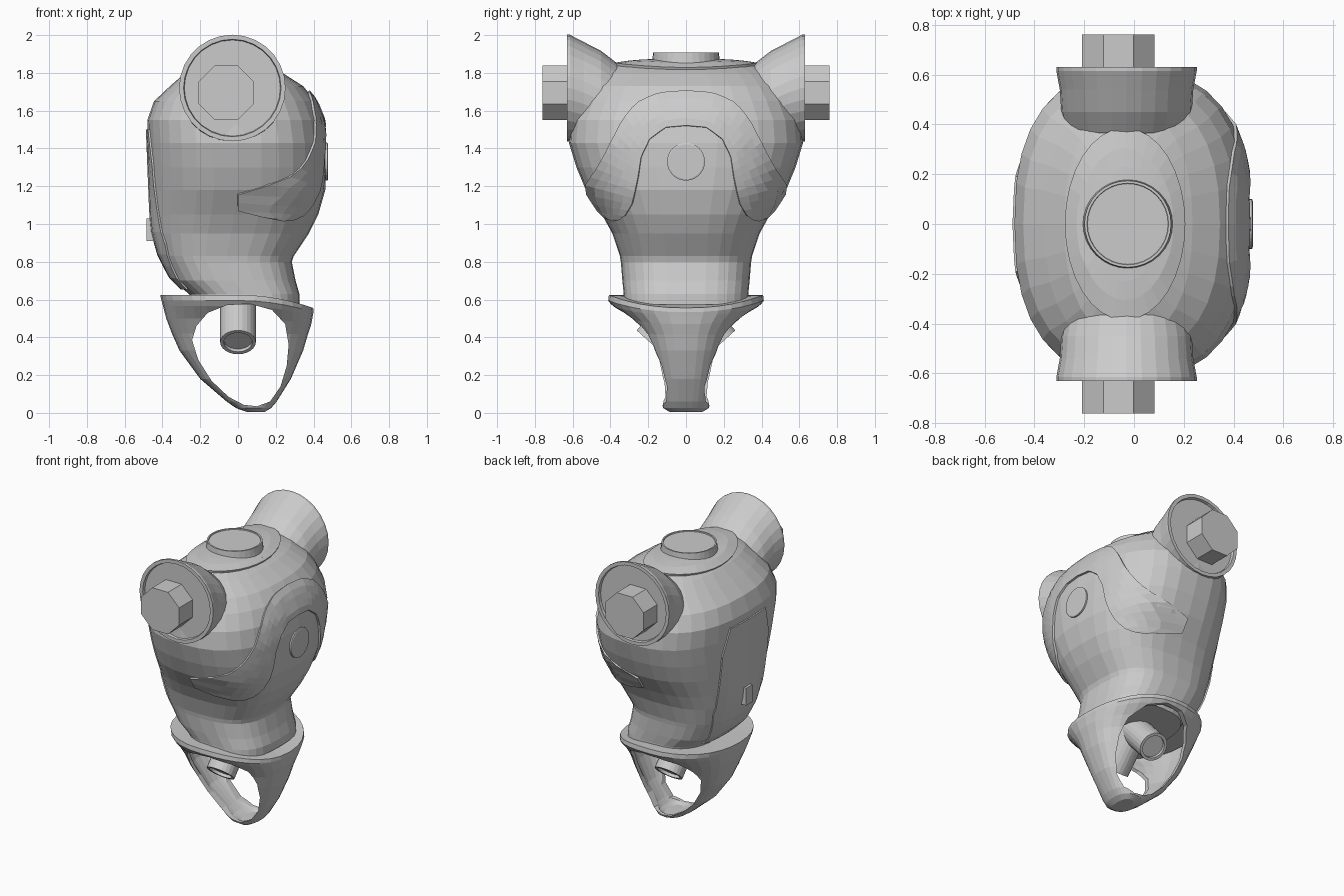
import bpy, bmesh, math
from mathutils import Vector, Matrix
from mathutils.bvhtree import BVHTree

if "Cube" in bpy.data.objects:
    bpy.data.objects.remove(bpy.data.objects["Cube"])


def make(name, verts, faces):
    me = bpy.data.meshes.new(name)
    bm = bmesh.new()
    vs = [bm.verts.new(v) for v in verts]
    for f in faces:
        bm.faces.new([vs[i] for i in f])
    bmesh.ops.remove_doubles(bm, verts=bm.verts, dist=1e-5)
    bmesh.ops.recalc_face_normals(bm, faces=bm.faces)
    bm.to_mesh(me)
    bm.free()
    ob = bpy.data.objects.new(name, me)
    bpy.context.collection.objects.link(ob)
    return ob


def skin(name, rings):
    """Skin closed rings and fan-cap both ends."""
    n = len(rings[0])
    verts = [v for r in rings for v in r]
    faces = [(i * n + j, i * n + (j + 1) % n, (i + 1) * n + (j + 1) % n, (i + 1) * n + j)
             for i in range(len(rings) - 1) for j in range(n)]
    for base, ring in ((0, rings[0]), ((len(rings) - 1) * n, rings[-1])):
        verts.append(sum((Vector(v) for v in ring), Vector()) / n)
        faces += [(base + j, base + (j + 1) % n, len(verts) - 1) for j in range(n)]
    return make(name, verts, faces)


def loft(name, sections, n=32, drop=0.0):
    """Superellipse sections: z, x min, x max, half width, exponent."""
    rings = []
    for z, x0, x1, yh, e in sections:
        ring = []
        for j in range(n):
            a = 2 * math.pi * j / n
            c, s = math.cos(a), math.sin(a)
            x = (x0 + x1) / 2 + (x1 - x0) / 2 * math.copysign(abs(c) ** (2 / e), c)
            y = yh * math.copysign(abs(s) ** (2 / e), s)
            t = min(1, max(0, (z - .4) / .22))
            ring.append(Vector((x, y, z - drop * t * (max(0, x) / .4) ** 2)))
        rings.append(ring)
    return skin(name, rings)


def lathe(name, profile, matrix, n=32, spin=0.0):
    """Profile of radius, height along the axis, sideways shift."""
    return skin(name, [[matrix @ Vector((r * math.cos(2 * math.pi * j / n + spin),
                                         r * math.sin(2 * math.pi * j / n + spin) + s, h))
                        for j in range(n)] for r, h, s in profile])


def conform(name, rows, direction, tree, thick):
    """Lay a grid of points on the torso and thicken it into a plate."""
    d = Vector(direction)
    verts = []
    for row in rows:
        for p in row:
            hit, nrm, _, _ = tree.ray_cast(Vector(p) - d * 2, d)
            if hit is None:
                hit, nrm, _, _ = tree.find_nearest(Vector(p))
            verts.append(hit + nrm * thick)
    w = len(rows[0])
    faces = [(i * w + j, i * w + j + 1, (i + 1) * w + j + 1, (i + 1) * w + j)
             for i in range(len(rows) - 1) for j in range(w - 1)]
    ob = make(name, verts, faces)
    # outward-facing normals so the thickness goes into the torso
    if sum((p.normal.dot(d) for p in ob.data.polygons)) > 0:
        ob.data.flip_normals()
    m = ob.modifiers.new("thickness", 'SOLIDIFY')
    m.thickness = thick * 1.8
    m.offset = -1
    return ob


def resample(pts, n):
    pts = [Vector(p) for p in pts]
    lens = [0]
    for a, b in zip(pts, pts[1:]):
        lens.append(lens[-1] + (b - a).length)
    out = []
    for k in range(n):
        t = lens[-1] * k / (n - 1)
        i = max(i for i in range(len(pts) - 1) if lens[i] <= t + 1e-9)
        out.append(pts[i].lerp(pts[i + 1], (t - lens[i]) / (lens[i + 1] - lens[i])))
    return out


# Torso shell
torso = loft("torso", [
    (.575, -.23, .325, .33, 2.8), (.63, -.26, .325, .33, 2.8), (.70, -.345, .305, .337, 2.8),
    (.80, -.40, .285, .345, 2.8), (.83, -.415, .295, .35, 2.8), (.95, -.45, .375, .39, 2.7),
    (1.05, -.46, .425, .445, 2.6), (1.18, -.465, .462, .53, 2.5), (1.30, -.47, .468, .58, 2.5),
    (1.43, -.475, .468, .62, 2.5), (1.55, -.48, .45, .61, 2.5), (1.65, -.445, .41, .57, 2.4),
    (1.73, -.36, .345, .52, 2.4), (1.80, -.28, .235, .46, 2.3), (1.845, -.21, .14, .37, 2.2),
    (1.86, -.1, .04, .2, 2)])
tree = BVHTree.FromPolygons([v.co for v in torso.data.vertices],
                            [p.vertices[:] for p in torso.data.polygons])

# Arched chest plate, outlined in y and z
outer = [(.38, 1.02), (.45, 1.05), (.505, 1.12), (.53, 1.2), (.47, 1.29), (.41, 1.4),
         (.34, 1.54), (.26, 1.64), (.14, 1.69), (0, 1.70)]
inner = [(.38, 1.02), (.33, 1.03), (.285, 1.1), (.26, 1.2), (.235, 1.36), (.19, 1.45),
         (.11, 1.51), (0, 1.52)]


def arch(half, n=41):
    full = half + [(-y, z) for y, z in reversed(half[:-1])]
    return resample([(0, y, z) for y, z in full], n)


rows = [[a.lerp(b, k / 5) for k in range(6)] for a, b in zip(arch(outer), arch(inner))]
conform("chest_plate", rows, (-1, 0, 0), tree, .013)

# Round chest badge, left plain
lathe("chest_disc", [(.10, .44, 0), (.10, .474, 0), (.092, .477, 0)],
      Matrix.Translation((0, 0, 1.33)) @ Matrix.Rotation(math.pi / 2, 4, 'Y'))

# Back panel and latch
rows = []
for i in range(15):
    z = .66 + i * .06
    w = .25 - .05 * max(0, 1 - i / 4) - .06 * max(0, (i - 11) / 3)
    rows.append([(0, w * k / 4, z) for k in range(-4, 5)])
conform("back_panel", rows, (1, 0, 0), tree, .010)
bpy.ops.mesh.primitive_cube_add(size=1, location=(-.462, 0, .97))
latch = bpy.context.object
latch.name = "back_latch"
latch.dimensions = (.045, .07, .12)
bev = latch.modifiers.new("bevel", 'BEVEL')
bev.width = .008

# Oval collar plate and neck socket
rows = [[(-.035 + .235 * r * math.cos(a), .38 * r * math.sin(a), 1.8)
         for a in [2 * math.pi * k / 32 for k in range(33)]] for r in (.4, .6, .8, 1)]
conform("collar_plate", rows, (0, 0, -1), tree, .014)
lathe("neck_socket", [(.185, 1.82, 0), (.178, 1.87, 0), (.174, 1.908, 0), (.164, 1.908, 0),
                      (.162, 1.902, 0)], Matrix.Translation((-.025, 0, 0)))

# Flared shoulders with arm pegs; hip pegs
for side, label in ((-1, "right"), (1, "left")):
    # local z runs outwards along y, local y runs up
    m = Matrix(((1, 0, 0, -.03), (0, 0, side, 0), (0, 1, 0, 1.72), (0, 0, 0, 1)))
    lathe(label + "_shoulder", [
        (.15, .26, -.12), (.245, .37, -.11), (.262, .45, -.065), (.268, .54, -.025),
        (.282, .615, 0), (.282, .63, 0), (.258, .63, 0), (.254, .612, 0)], m, 28)
    lathe(label + "_arm_peg", [(.157, .58, 0), (.157, .76, 0)],
          m @ Matrix.Translation((-.033, -.025, 0)), 8, math.pi / 8)
    axis = Vector((0, side * .67, -.74))
    hip = Matrix.Translation((0, 0, .585)) @ axis.to_track_quat('Z', 'Y').to_matrix().to_4x4()
    lathe(label + "_hip_peg", [(.094, 0, 0), (.094, .285, 0), (.075, .285, 0), (.075, .265, 0)],
          hip, 24)

# Hollow pelvis bowl with leg openings
pelvis = loft("pelvis", [
    (.004, .05, .14, .085, 2.4), (.025, -.01, .175, .12, 2.5), (.06, -.06, .205, .133, 2.6),
    (.18, -.20, .28, .16, 2.6), (.33, -.31, .345, .213, 2.5), (.42, -.35, .37, .255, 2.4),
    (.50, -.38, .388, .315, 2.3), (.565, -.397, .396, .39, 2.2), (.595, -.405, .40, .412, 2.2),
    (.625, -.412, .398, .408, 2.2)], drop=.07)
hollow = pelvis.modifiers.new("hollow", 'SOLIDIFY')
hollow.thickness = .022
hollow.offset = -1
hole = [(.1, .035), (.17, .06), (.225, .14), (.258, .25), (.268, .36), (.25, .47), (.18, .545),
        (.06, .578), (-.06, .57), (-.16, .53), (-.22, .46), (-.243, .385), (-.21, .28),
        (-.14, .17), (-.05, .085), (.03, .043)]
cutter = skin("leg_cutter", [[Vector((x, y, z)) for x, z in hole] for y in (-.7, .7)])
cutter.hide_render = True
cut = pelvis.modifiers.new("leg_holes", 'BOOLEAN')
cut.operation = 'DIFFERENCE'
cut.solver = 'EXACT'
cut.object = cutter
bpy.context.view_layer.objects.active = pelvis
for mod in ("hollow", "leg_holes"):
    bpy.ops.object.modifier_apply(modifier=mod)
bpy.data.objects.remove(cutter)
